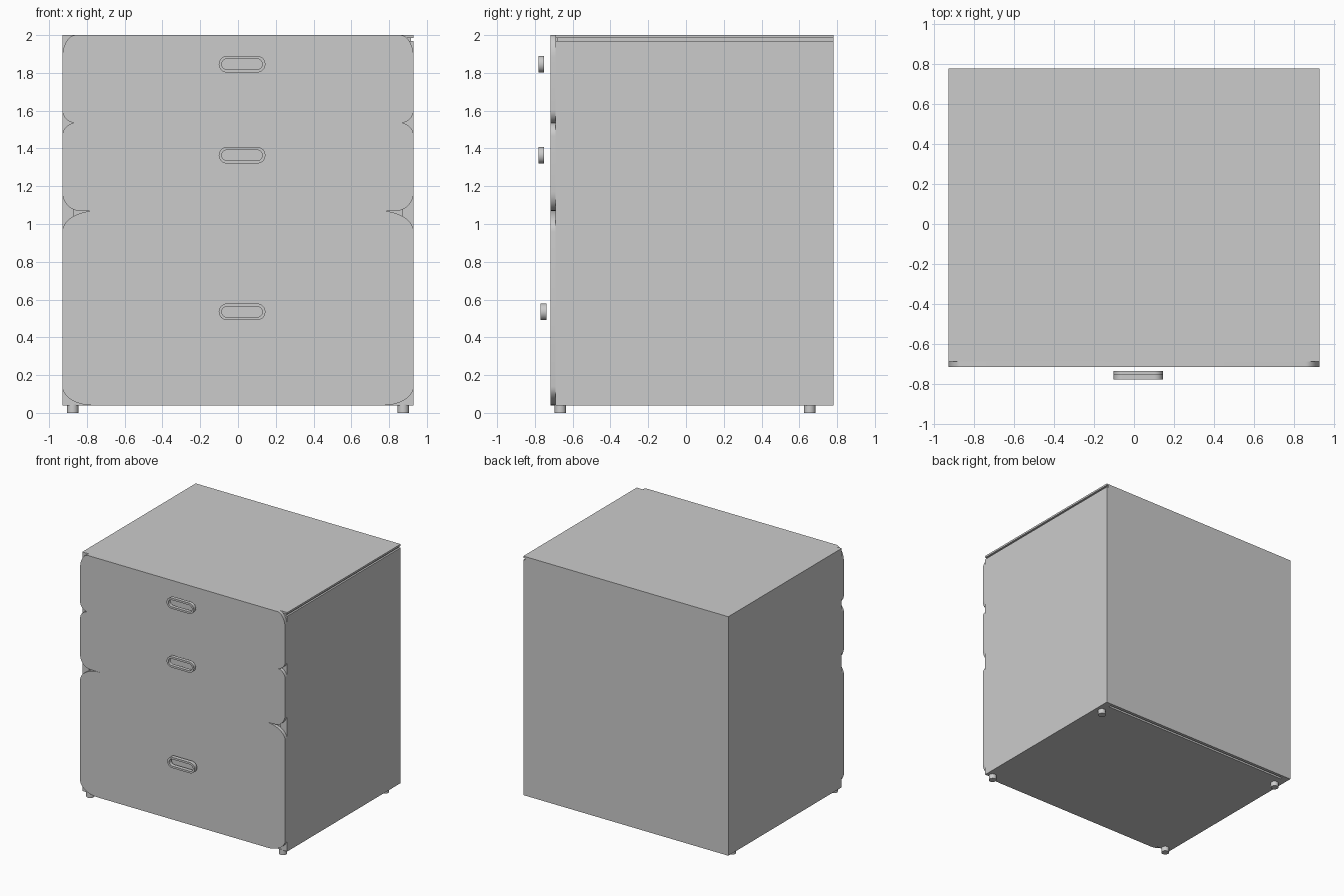
import bpy, bmesh, math

cube = bpy.data.objects.get("Cube")
if cube:
    bpy.data.objects.remove(cube, do_unlink=True)

grey = bpy.data.materials.new("light grey")
grey.use_nodes = True
grey.diffuse_color = (0.6, 0.6, 0.6, 1)
grey.node_tree.nodes["Principled BSDF"].inputs["Base Color"].default_value = (0.6, 0.6, 0.6, 1)


def finish(name, bm, smooth=False):
    bmesh.ops.recalc_face_normals(bm, faces=bm.faces)
    mesh = bpy.data.meshes.new(name)
    bm.to_mesh(mesh)
    bm.free()
    mesh.materials.append(grey)
    obj = bpy.data.objects.new(name, mesh)
    bpy.context.collection.objects.link(obj)
    if smooth:
        bpy.ops.object.select_all(action='DESELECT')
        obj.select_set(True)
        bpy.context.view_layer.objects.active = obj
        bpy.ops.object.shade_smooth_by_angle(angle=math.radians(30))
    return obj


def box(name, xs, ys, zs):
    bm = bmesh.new()
    bmesh.ops.create_cube(bm, size=1)
    for v in bm.verts:
        v.co = [(a + b) / 2 + c * (b - a) for c, (a, b) in zip(v.co, (xs, ys, zs))]
    return finish(name, bm)


def rounded_outline(x0, x1, z0, z1, low, high, steps=10):
    """Rectangle in x and z with elliptical corners: low and high are (rx, rz)."""
    corners = ((x1, z1, -1, -1, high), (x0, z1, 1, -1, high),
               (x0, z0, 1, 1, low), (x1, z0, -1, 1, low))
    points = []
    for quarter, (x, z, sx, sz, (rx, rz)) in enumerate(corners):
        for i in range(steps + 1):
            a = math.pi / 2 * (quarter + i / steps)
            points.append((x + sx * rx + rx * math.cos(a), z + sz * rz + rz * math.sin(a)))
    return points


def drawer_front(name, z0, z1, low, high):
    bm = bmesh.new()
    outline = rounded_outline(-0.93, 0.93, z0, z1, low, high)
    face = bm.faces.new([bm.verts.new((x, -0.69, z)) for x, z in outline])
    out = bmesh.ops.extrude_face_region(bm, geom=[face], use_keep_orig=True)
    moved = [g for g in out["geom"] if isinstance(g, bmesh.types.BMVert)]
    bmesh.ops.translate(bm, verts=moved, vec=(0, -0.028, 0))
    finish(name, bm, True)


def ring_handle(name, z, y0, y1):
    """Open oblong ring, swept as four loops."""
    bm = bmesh.new()
    loops = []
    for inset, y in ((0, y0), (0, y1), (0.016, y1), (0.016, y0)):
        r = 0.044 - inset
        pts = rounded_outline(-0.102 + inset, 0.145 - inset, z - r, z + r, (r, r), (r, r), 8)
        loops.append([bm.verts.new((x, y, h)) for x, h in pts])
    n = len(loops[0])
    for k in range(4):
        a, b = loops[k], loops[(k + 1) % 4]
        for i in range(n):
            j = (i + 1) % n
            bm.faces.new((a[i], a[j], b[j], b[i]))
    bmesh.ops.remove_doubles(bm, verts=bm.verts, dist=0.0001)
    finish(name, bm, True)


# Carcass: inner core with thin panels around it
box("carcass_core", (-0.9, 0.915), (-0.68, 0.765), (0.06, 1.99))
box("right_side_panel", (-0.93, -0.87), (-0.69, 0.78), (0.04, 1.99))
box("left_side_panel", (0.87, 0.93), (-0.69, 0.78), (0.04, 1.97))
box("back_panel", (-0.87, 0.915), (0.755, 0.78), (0.04, 1.99))
box("bottom_panel", (-0.87, 0.87), (-0.69, 0.735), (0.04, 0.065))
box("top_panel", (-0.93, 0.93), (-0.69, 0.78), (1.985, 2.0))

# Drawer fronts
drawer_front("top_drawer_front", 1.535, 2.0, (0.07, 0.07), (0.07, 0.12))
drawer_front("middle_drawer_front", 1.07, 1.535, (0.09, 0.1), (0.07, 0.07))
drawer_front("bottom_drawer_front", 0.04, 1.07, (0.16, 0.1), (0.18, 0.11))

# Handles
ring_handle("top_handle", 1.846, -0.78, -0.752)
ring_handle("middle_handle", 1.364, -0.78, -0.752)
ring_handle("bottom_handle", 0.535, -0.77, -0.738)

# Feet
for side, x in (("right", -0.875), ("left", 0.875)):
    for end, y in (("front", -0.665), ("back", 0.655)):
        bm = bmesh.new()
        bmesh.ops.create_cone(bm, cap_ends=True, segments=24, radius1=0.03, radius2=0.03, depth=0.045)
        bmesh.ops.translate(bm, verts=bm.verts, vec=(x, y, 0.0225))
        finish(end + "_" + side + "_foot", bm, True)
